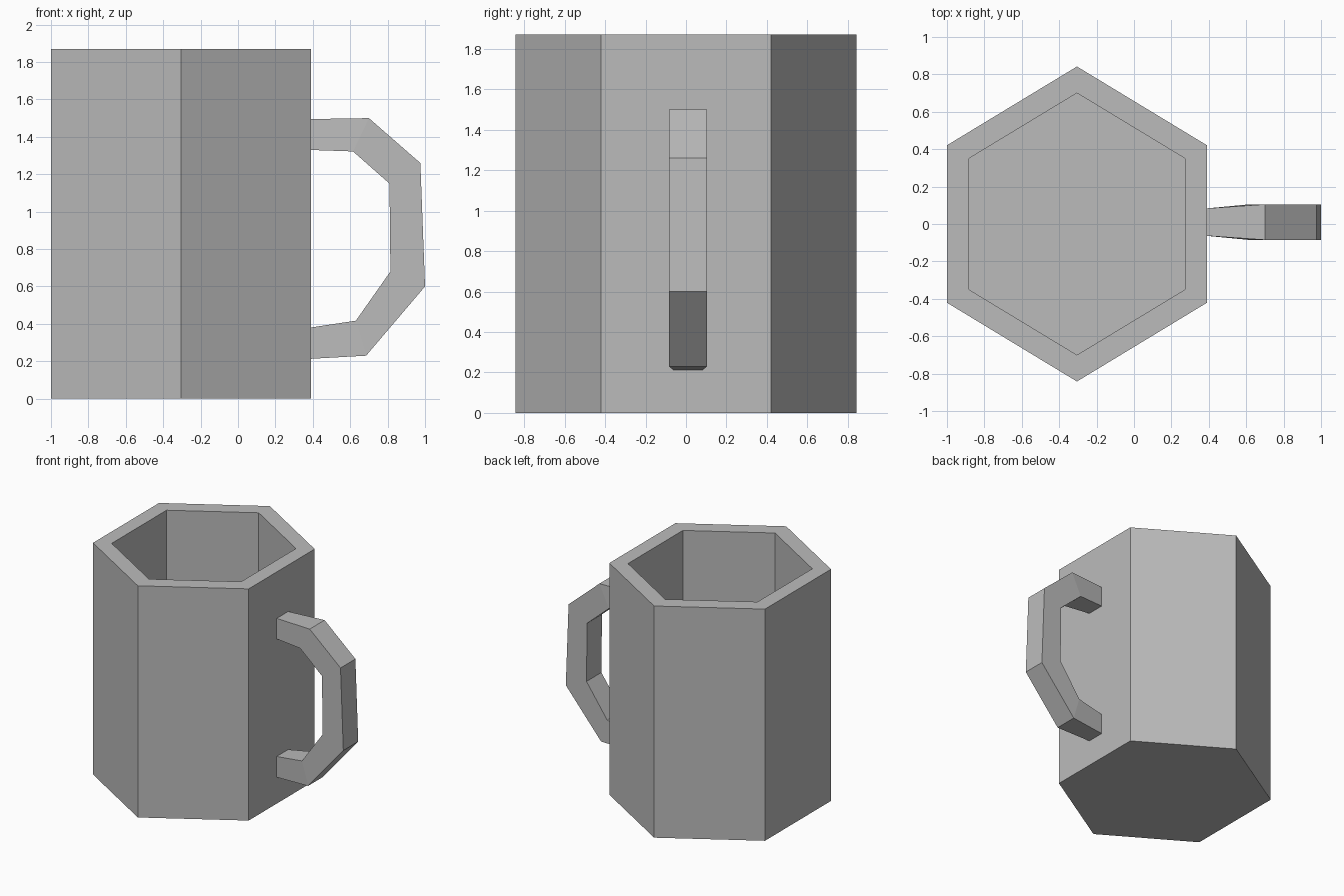
import bpy, bmesh, math

cube = bpy.data.objects.get("Cube")
if cube:
    bpy.data.objects.remove(cube, do_unlink=True)

grey = bpy.data.materials.new("grey")
grey.use_nodes = True
grey.diffuse_color = (0.5, 0.5, 0.5, 1)
grey.node_tree.nodes["Principled BSDF"].inputs["Base Color"].default_value = grey.diffuse_color

CENTRE_X = -0.305
HEIGHT = 1.87
FLOOR = 0.13


def add_object(name, bm):
    bmesh.ops.recalc_face_normals(bm, faces=bm.faces)
    mesh = bpy.data.meshes.new(name)
    bm.to_mesh(mesh)
    bm.free()
    mesh.materials.append(grey)
    obj = bpy.data.objects.new(name, mesh)
    bpy.context.collection.objects.link(obj)
    return obj


def hexagon(bm, half_x, half_y, z):
    ring = []
    for i in range(6):
        a = math.radians(30 + 60 * i)
        x = half_x * math.cos(a) / math.cos(math.radians(30))
        ring.append(bm.verts.new((CENTRE_X + x, half_y * math.sin(a), z)))
    return ring


def bridge(bm, a, b):
    n = len(a)
    for i in range(n):
        j = (i + 1) % n
        bm.faces.new((a[i], a[j], b[j], b[i]))


# Hollow six-sided cup: outer wall, rim, inner wall, floor
bm = bmesh.new()
rings = [hexagon(bm, 0.695, 0.842, 0), hexagon(bm, 0.695, 0.842, HEIGHT),
         hexagon(bm, 0.578, 0.70, HEIGHT), hexagon(bm, 0.578, 0.70, FLOOR)]
for lower, upper in zip(rings, rings[1:]):
    bridge(bm, lower, upper)
bm.faces.new(rings[0])
bm.faces.new(rings[-1])
add_object("mug_body", bm)

# Angular handle: square sections swept from the upper to the lower joint
outer = [(0.385, 1.495), (0.70, 1.50), (0.975, 1.26), (1.0, 0.60), (0.685, 0.23), (0.385, 0.213)]
inner = [(0.385, 1.33), (0.615, 1.322), (0.81, 1.15), (0.815, 0.68), (0.63, 0.417), (0.385, 0.38)]
half_widths = [0.073] + [0.095] * 4 + [0.073]
bm = bmesh.new()
sections = []
for (xo, zo), (xi, zi), w in zip(outer, inner, half_widths):
    corners = [(xo, -w, zo), (xo, w, zo), (xi, w, zi), (xi, -w, zi)]
    sections.append([bm.verts.new((x, y + 0.01, z)) for x, y, z in corners])
for a, b in zip(sections, sections[1:]):
    bridge(bm, a, b)
bm.faces.new(sections[0])
bm.faces.new(sections[-1])
add_object("mug_handle", bm)
